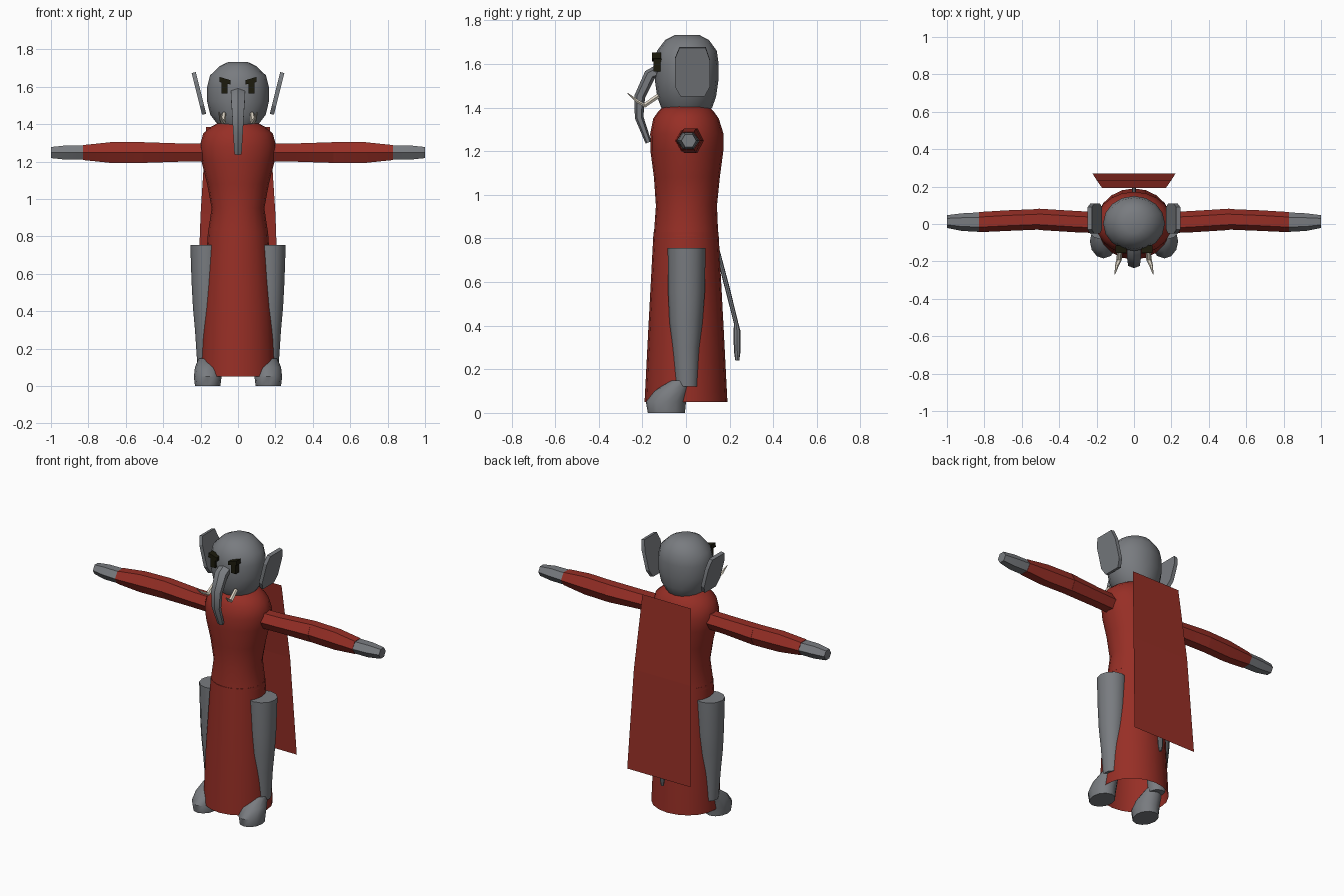
import bpy, bmesh, math
from mathutils import Vector

if "Cube" in bpy.data.objects:
    bpy.data.objects.remove(bpy.data.objects["Cube"])

X, Y, Z = Vector((1, 0, 0)), Vector((0, 1, 0)), Vector((0, 0, 1))


def material(name, r, g, b):
    m = bpy.data.materials.new(name)
    m.use_nodes = True
    m.diffuse_color = (r, g, b, 1)
    m.node_tree.nodes["Principled BSDF"].inputs["Base Color"].default_value = (r, g, b, 1)
    return m


GREY = material("grey_skin", 0.19, 0.2, 0.215)
RED = material("red_cloth", 0.31, 0.028, 0.019)
DARK = material("dark_eye", 0.012, 0.011, 0.004)
IVORY = material("ivory", 0.72, 0.66, 0.55)


def finish(name, bm, mat, angle=40):
    bmesh.ops.recalc_face_normals(bm, faces=bm.faces)
    mesh = bpy.data.meshes.new(name)
    bm.to_mesh(mesh)
    bm.free()
    mesh.materials.append(mat)
    ob = bpy.data.objects.new(name, mesh)
    bpy.context.collection.objects.link(ob)
    bpy.ops.object.select_all(action='DESELECT')
    ob.select_set(True)
    bpy.context.view_layer.objects.active = ob
    bpy.ops.object.shade_smooth_by_angle(angle=math.radians(angle))
    return ob


def loft(name, rings, sides, mat, u=X, v=None, open_start=False, phase=0.0):
    """Skin rings of (centre, radius_u, radius_v); v=None follows the path."""
    bm = bmesh.new()
    loops = []
    centres = [Vector(r[0]) for r in rings]
    for i, (_, ru, rv) in enumerate(rings):
        tangent = centres[min(i + 1, len(rings) - 1)] - centres[max(i - 1, 0)]
        w = v if v else tangent.cross(u).normalized()
        angles = [2 * math.pi * (k + phase) / sides for k in range(sides)]
        loops.append([bm.verts.new(centres[i] + u * ru * math.cos(a) + w * rv * math.sin(a))
                      for a in angles])
    for a, b in zip(loops, loops[1:]):
        for k in range(sides):
            n = (k + 1) % sides
            bm.faces.new((a[k], a[n], b[n], b[k]))
    if not open_start:
        bm.faces.new(loops[0])
    bm.faces.new(loops[-1])
    return finish(name, bm, mat)


def lathe(name, profile, sides, mat, x=0, **kw):
    """Upright loft from rows of (z, y centre, x radius, y radius)."""
    return loft(name, [((x, cy, z), rx, ry) for z, cy, rx, ry in profile], sides, mat, X, Y, **kw)


def slab(name, outline, depth, mat):
    """Closed outline pushed along the depth vector."""
    bm = bmesh.new()
    face = bm.faces.new([bm.verts.new(p) for p in outline])
    new = bmesh.ops.extrude_face_region(bm, geom=[face])["geom"]
    verts = [g for g in new if isinstance(g, bmesh.types.BMVert)]
    bmesh.ops.translate(bm, verts=verts, vec=depth)
    return finish(name, bm, mat, 20)


# Robe: open skirt and fitted torso
lathe("robe_skirt", [(.05, 0, .203, .19), (.4, 0, .19, .172), (.83, 0, .16, .149)],
      20, RED, open_start=True)
lathe("robe_torso", [(.81, 0, .162, .148), (.95, .002, .141, .14), (1.08, .004, .165, .151),
                     (1.2, .004, .195, .167), (1.28, .004, .205, .168), (1.35, 0, .186, .15),
                     (1.385, 0, .145, .125), (1.41, 0, .1, .1)], 20, RED)

# Cape: thin sheet with one fold
bm = bmesh.new()
rows = [[bm.verts.new((s * w, y, z)) for s in (-1, 1)]
        for w, y, z in ((.17, .192, 1.385), (.2, .235, .92), (.222, .27, .3))]
for a, b in zip(rows, rows[1:]):
    bm.faces.new((a[0], a[1], b[1], b[0]))
finish("cape", bm, RED, 1)

# Head
lathe("head", [(1.37, 0, .09, .09), (1.4, .003, .11, .117), (1.45, .003, .148, .135),
               (1.52, .003, .165, .145), (1.6, .003, .165, .147), (1.66, .004, .15, .137),
               (1.71, .005, .098, .1), (1.733, .005, .05, .055)], 16, GREY)

# Trunk, curving forward and then back
loft("trunk", [((0, -.12, 1.57), .042, .03), ((0, -.165, 1.55), .044, .028),
               ((0, -.212, 1.45), .036, .025), ((0, -.215, 1.355), .03, .02),
               ((0, -.172, 1.24), .022, .014)], 6, GREY, phase=.5)

# Tail with a thicker tip
loft("tail", [((0, .135, .78), .01, .01), ((0, .19, .57), .011, .011), ((0, .23, .41), .01, .01),
              ((0, .234, .37), .017, .017), ((0, .235, .28), .015, .015),
              ((0, .235, .24), .009, .009)], 8, GREY)

# Paired parts
for side, s in (("left", 1), ("right", -1)):
    # Legs and feet
    lathe(side + "_leg", [(.12, .003, .05, .053), (.3, 0, .062, .064), (.42, 0, .073, .076),
                          (.55, .002, .08, .084), (.755, .003, .087, .087)], 12, GREY, s * .168)
    lathe(side + "_foot", [(0, -.09, .068, .085), (.05, -.092, .074, .092),
                           (.1, -.065, .068, .08), (.148, -.02, .048, .053)], 12, GREY, s * .162)

    # Six-sided sleeves and hands
    arm = [(.12, .005, .056, .056), (.3, .012, .057, .056), (.51, .025, .057, .064)]
    fore = [(.51, .025, .055, .064), (.68, .018, .055, .064), (.83, .01, .054, .046)]
    hand = [(.828, .01, .052, .043), (.92, .01, .047, .044), (1.0, .013, .034, .034)]
    for part, prof, mat in (("upper_sleeve", arm, RED), ("lower_sleeve", fore, RED),
                            ("hand", hand, GREY)):
        loft(side + "_" + part, [((s * x, y, 1.248), ry, rz) for x, y, ry, rz in prof],
             6, mat, Y, Z)

    # Ears: leaning plates with clipped corners
    outline = [(-.025, 1.455), (.085, 1.455), (.11, 1.5), (.11, 1.62), (.09, 1.678),
               (-.03, 1.678), (-.05, 1.63), (-.05, 1.5)]
    slab(side + "_ear", [(s * (.17 + (z - 1.455) * .25), y, z) for y, z in outline],
         Vector((s * .022, 0, -.005)), GREY)

    # Tusks
    loft(side + "_tusk", [((s * .075, -.125, 1.455), .012, .012), ((s * .08, -.19, 1.41), .015, .012),
                          ((s * .092, -.225, 1.43), .01, .009), ((s * .102, -.268, 1.466), .002, .002)],
         6, IVORY)

    # Eyes and slanted brows
    back = Vector((0, .04, 0))
    slab(side + "_eye", [(s * x, -.15, z) for x, z in
                         ((.055, 1.565), (.088, 1.565), (.088, 1.625), (.055, 1.625))], back, DARK)
    slab(side + "_brow", [(s * x, -.155, z) for x, z in
                          ((.04, 1.612), (.1, 1.625), (.098, 1.652), (.04, 1.635))], back, DARK)
